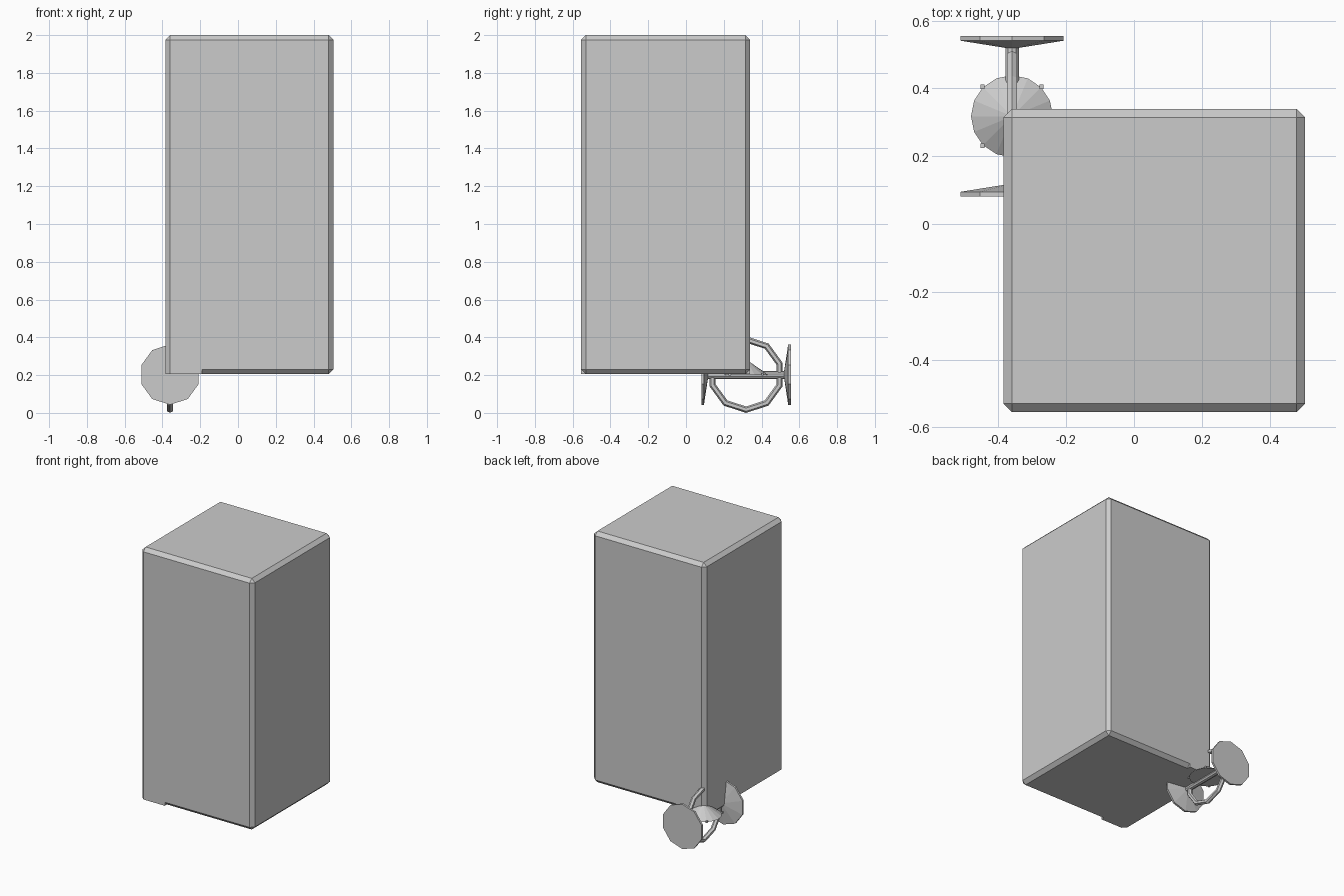
import bpy, bmesh, math
from mathutils import Matrix, Vector

if "Cube" in bpy.data.objects:
    bpy.data.objects.remove(bpy.data.objects["Cube"])

CX, CY, CZ = -0.36, 0.318, 0.203   # centre of the small wheel assembly


def finish(name, bm):
    bmesh.ops.recalc_face_normals(bm, faces=bm.faces)
    me = bpy.data.meshes.new(name)
    bm.to_mesh(me)
    bm.free()
    ob = bpy.data.objects.new(name, me)
    bpy.context.collection.objects.link(ob)
    return ob


def box(name, lo, hi, keep=lambda e: False, width=0.025):
    """Box between two corners, chamfering the edges chosen by keep."""
    lo, hi = Vector(lo), Vector(hi)
    bm = bmesh.new()
    bmesh.ops.create_cube(bm, size=1, matrix=Matrix.Translation((lo + hi) / 2)
                          @ Matrix.Diagonal((*(hi - lo), 1)))
    edges = [e for e in bm.edges if keep(e)]
    if edges:
        bmesh.ops.bevel(bm, geom=edges, offset=width, segments=1,
                        profile=0.5, affect='EDGES')
    return finish(name, bm)


def lathe(name, profile, sides, axis, centre):
    """Closed solid from (radius, offset) rings along the y or z axis."""
    bm = bmesh.new()
    rings = []
    for r, h in profile:
        ring = []
        for i in range(sides):
            a = 2 * math.pi * i / sides
            s, c = r * math.sin(a), r * math.cos(a)
            p = (s, h, c) if axis == 'y' else (s, c, h)
            ring.append(bm.verts.new(Vector(p) + Vector(centre)))
        rings.append(ring)
    for a, b in zip(rings, rings[1:]):
        for i in range(sides):
            j = (i + 1) % sides
            bm.faces.new((a[i], a[j], b[j], b[i]))
    bm.faces.new(rings[0])
    bm.faces.new(rings[-1])
    return finish(name, bm)


# main cabinet with chamfered edges
box("cabinet", (-0.385, -0.555, 0.205), (0.505, 0.34, 2.0), lambda e: True)

# square-edged base strip under the left side
box("base_strip", (-0.385, -0.555, 0.205), (-0.19, 0.34, 0.24),
    lambda e: all(v.co.x < -0.38 for v in e.verts)
    and abs(e.verts[0].co.z - e.verts[1].co.z) > 0.01)

# two dished end discs, mirrored along y
for side, label in ((1, "back"), (-1, "front")):
    lathe(label + "_disc", [(0.022, side * 0.202), (0.16, side * 0.223),
                            (0.16, side * 0.237)], 10, 'y', (CX, CY, CZ))

# axle between the discs
lathe("axle", [(0.021, -0.215), (0.021, 0.215)], 10, 'y', (CX, CY, CZ - 0.003))

# upright ring around the axle
bpy.ops.mesh.primitive_torus_add(major_segments=10, minor_segments=6,
                                 major_radius=0.186, minor_radius=0.017,
                                 location=(CX, CY, CZ),
                                 rotation=(math.pi / 2, 0, math.pi / 2))
ring = bpy.context.object
ring.name = "ring"
ring.rotation_euler = (0, math.pi / 2, 0)

# shallow cone cap with four small pegs at its rim
lathe("cone_cap", [(0.121, 0), (0.004, 0.08)], 16, 'z', (CX, CY, 0.2))
for sx in (-1, 1):
    for sy in (-1, 1):
        x, y = CX + sx * 0.087, CY + sy * 0.087
        box("rim_peg", (x - 0.006, y - 0.006, 0.198), (x + 0.006, y + 0.006, 0.212))
